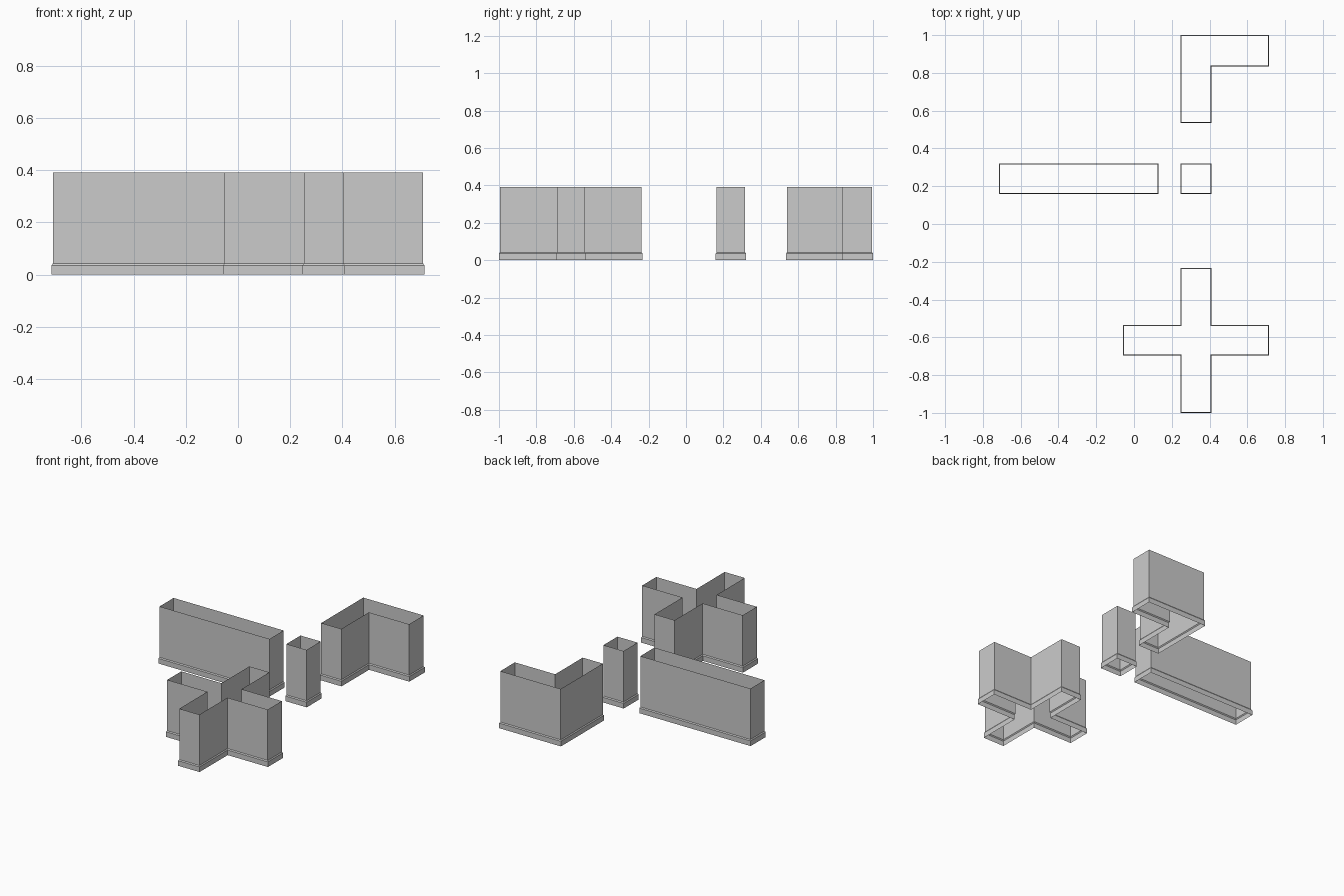
import bpy, bmesh
from mathutils import Vector

if "Cube" in bpy.data.objects:
    bpy.data.objects.remove(bpy.data.objects["Cube"])

HEIGHT = 0.39
# (inset from footprint, height): skirting, its sloped top, then the wall
PROFILE = [(0.0, 0.0), (0.0, 0.035), (0.005, 0.042), (0.005, HEIGHT)]


def inset(points, d):
    """Inset a counter-clockwise right-angled outline by d."""
    result = []
    for i, p in enumerate(points):
        a = (p - points[i - 1]).normalized()
        b = (points[(i + 1) % len(points)] - p).normalized()
        result.append(p + d * (Vector((-a.y, a.x)) + Vector((-b.y, b.x))))
    return result


def wall_shell(name, outline):
    """Open shell swept from the footprint up the profile."""
    points = [Vector(p) for p in outline]
    bm = bmesh.new()
    rings = [[bm.verts.new((p.x, p.y, z)) for p in inset(points, d)]
             for d, z in PROFILE]
    n = len(points)
    for low, high in zip(rings, rings[1:]):
        for i in range(n):
            j = (i + 1) % n
            bm.faces.new((low[i], low[j], high[j], high[i]))
    mesh = bpy.data.meshes.new(name)
    bm.to_mesh(mesh)
    bm.free()
    obj = bpy.data.objects.new(name, mesh)
    bpy.context.collection.objects.link(obj)
    return obj


def box(x0, x1, y0, y1):
    return [(x0, y0), (x1, y0), (x1, y1), (x0, y1)]


# Shared grid lines of the footprints
XL, XR, XE = 0.247, 0.409, 0.714

# Straight wall and square pillar
wall_shell("straight_wall", box(-0.714, 0.129, 0.159, 0.321))
wall_shell("wall_pillar", box(XL, XR, 0.159, 0.321))

# Corner wall
wall_shell("corner_wall", [(XL, 0.535), (XR, 0.535), (XR, 0.833),
                           (XE, 0.833), (XE, 1.0), (XL, 1.0)])

# Crossing wall
Y0, Y1, Y2, Y3, XW = -1.0, -0.696, -0.534, -0.232, -0.057
wall_shell("crossing_wall", [(XL, Y0), (XR, Y0), (XR, Y1), (XE, Y1),
                             (XE, Y2), (XR, Y2), (XR, Y3), (XL, Y3),
                             (XL, Y2), (XW, Y2), (XW, Y1), (XL, Y1)])
